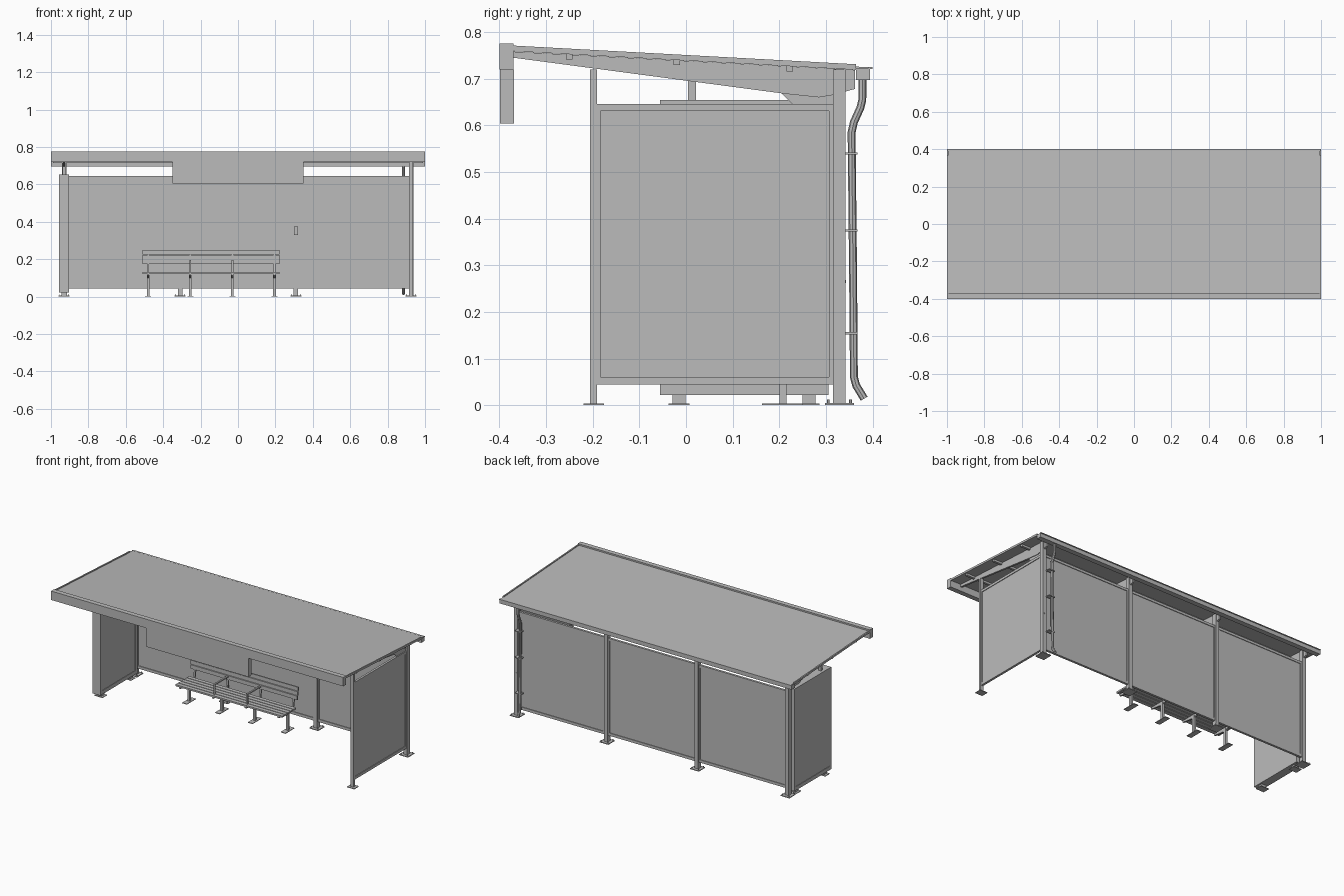
import bpy, bmesh, math
from mathutils import Vector

metal = bpy.data.materials.new("grey_metal")
metal.diffuse_color = (0.5, 0.5, 0.5, 1)


def finish(name, bm):
    bmesh.ops.recalc_face_normals(bm, faces=bm.faces)
    me = bpy.data.meshes.new(name)
    bm.to_mesh(me)
    bm.free()
    me.materials.append(metal)
    ob = bpy.data.objects.new(name, me)
    bpy.context.collection.objects.link(ob)
    return ob


def boxes(name, spans):
    """One object from boxes given as (x0, x1, y0, y1, z0, z1)."""
    bm = bmesh.new()
    for x0, x1, y0, y1, z0, z1 in spans:
        vs = bmesh.ops.create_cube(bm, size=1)["verts"]
        bmesh.ops.scale(bm, vec=(x1 - x0, y1 - y0, z1 - z0), verts=vs)
        bmesh.ops.translate(bm, vec=((x0 + x1) / 2, (y0 + y1) / 2, (z0 + z1) / 2), verts=vs)
    return finish(name, bm)


def extrude_x(name, profile, spans):
    """Extrude a y-z profile along x, once for each (x0, x1)."""
    bm = bmesh.new()
    for x0, x1 in spans:
        f = bm.faces.new([bm.verts.new((x0, y, z)) for y, z in profile])
        g = bmesh.ops.extrude_face_region(bm, geom=[f])["geom"]
        bmesh.ops.translate(bm, vec=(x1 - x0, 0, 0),
                            verts=[v for v in g if isinstance(v, bmesh.types.BMVert)])
    return finish(name, bm)


def bolts(name, points, r=0.003, h=0.008):
    bm = bmesh.new()
    for p in points:
        vs = bmesh.ops.create_cone(bm, cap_ends=True, segments=6, radius1=r, radius2=r, depth=h)["verts"]
        bmesh.ops.translate(bm, vec=Vector(p) + Vector((0, 0, h / 2)), verts=vs)
    return finish(name, bm)


def roof_z(y):
    return 0.77 - 0.04 * (y + 0.37) / 0.735


POSTS = (-0.93, -0.31, 0.31, 0.925)

# Roof sheet with end trims and front fascia
extrude_x("roof_sheet", [(-0.37, 0.766), (0.392, 0.7245), (0.392, 0.7195), (-0.37, 0.761)], [(-0.995, 0.995)])
extrude_x("roof_end_trim", [(-0.37, 0.771), (0.365, 0.731), (0.365, 0.719), (-0.37, 0.759)],
          [(-1, -0.992), (0.992, 1)])
boxes("front_fascia", [(-1, 1, -0.4, -0.396, 0.72, 0.775), (-1, 1, -0.4, -0.37, 0.771, 0.775),
                       (-1, 1, -0.4, -0.37, 0.72, 0.724), (-1, 1, -0.374, -0.37, 0.72, 0.772),
                       (-1, -0.996, -0.4, -0.37, 0.72, 0.775), (0.996, 1, -0.4, -0.37, 0.72, 0.775)])
boxes("sign_box", [(-0.35, 0.35, -0.399, -0.369, 0.604, 0.72)])

# Gutter along the back, open at the top
boxes("gutter", [(-1, 1, 0.364, 0.367, 0.699, 0.722), (-1, 1, 0.392, 0.395, 0.699, 0.722),
                 (-1, 1, 0.364, 0.395, 0.697, 0.7),
                 (-1, -0.997, 0.364, 0.395, 0.697, 0.722), (0.997, 1, 0.364, 0.395, 0.697, 0.722)])
boxes("gutter_lip", [(-1, 1, 0.39, 0.4, 0.721, 0.725)])

# Tapered rafters, knee gussets and purlins
extrude_x("rafter", [(-0.37, 0.758), (0.362, 0.719), (0.362, 0.678), (0.315, 0.665), (0.285, 0.66), (0.21, 0.668),
                     (-0.37, 0.745)], [(x - 0.006, x + 0.006) for x in POSTS])
extrude_x("knee_gusset", [(0.205, 0.669), (0.316, 0.665), (0.316, 0.555)],
          [(x - 0.002, x + 0.002) for x in (-0.93, 0.925)])
boxes("purlin", [(-0.99, 0.99, y - 0.007, y + 0.007, roof_z(y) - 0.022, roof_z(y) - 0.008)
                 for y in (-0.25, -0.02, 0.222)])

# Back posts and front corner post
boxes("back_post", [(x - 0.012, x + 0.012, 0.315, 0.342, 0, 0.72) for x in POSTS])
boxes("front_post", [(0.915, 0.935, -0.206, -0.191, 0, 0.72)])
boxes("post_base", [(x - 0.03, x + 0.03, 0.298, 0.36, 0, 0.005) for x in POSTS]
      + [(0.9, 0.95, -0.22, -0.176, 0, 0.004)])
bolts("base_bolt", [(x + sx * 0.023, 0.329 + sy * 0.024, 0.004) for x in POSTS for sx in (-1, 1) for sy in (-1, 1)])


# Framed wall panels: thin sheet with four border rails
def wall(name, a, b, plane, along_x):
    def span(u0, u1, half, z0, z1):
        p = (plane - half, plane + half)
        return (u0, u1, *p, z0, z1) if along_x else (*p, u0, u1, z0, z1)
    boxes(name + "_sheet", [span(a + 0.003, b - 0.003, 0.003, 0.05, 0.64)])
    boxes(name + "_frame", [span(a, b, 0.007, 0.044, 0.061), span(a, b, 0.007, 0.631, 0.646),
                            span(a, a + 0.008, 0.007, 0.061, 0.631), span(b - 0.008, b, 0.007, 0.061, 0.631)])


for i, (l, r) in enumerate(zip(POSTS, POSTS[1:])):
    wall("back_wall_" + str(i + 1), l + 0.012, r - 0.012, 0.328, True)
wall("side_wall", -0.191, 0.315, 0.925, False)

# Display cabinet closing the left end
boxes("cabinet", [(-0.953, -0.907, -0.056, 0.306, 0.022, 0.654)])
boxes("cabinet_frame", [(x - 0.003, x + 0.003, *s) for x in (-0.953, -0.907)
                        for s in ((-0.056, 0.306, 0.022, 0.045), (-0.056, 0.306, 0.632, 0.654),
                                  (-0.056, -0.04, 0.045, 0.632), (0.29, 0.306, 0.045, 0.632))])
boxes("cabinet_foot", [(-0.945, -0.915, y - 0.014, y + 0.014, 0, 0.024) for y in (-0.015, 0.264)]
      + [(-0.958, -0.902, y - 0.022, y + 0.022, 0, 0.004) for y in (-0.015, 0.264)])
boxes("cabinet_hanger", [(-0.939, -0.921, 0.004, 0.021, 0.65, 0.715)])

# Bench: slatted seat and back on four legs
LEGS = (-0.48, -0.255, -0.03, 0.195)
boxes("seat_slat", [(-0.51, 0.222, y, y + 0.024, 0.121, 0.131) for y in (0.115, 0.143, 0.171, 0.199, 0.227)])
boxes("back_slat", [(-0.51, 0.222, 0.262 + 0.004 * i, 0.27 + 0.004 * i, 0.174 + 0.026 * i, 0.198 + 0.026 * i)
                    for i in range(3)])
boxes("bench_leg", [(x - 0.007, x + 0.007, 0.2, 0.216, 0, 0.115) for x in LEGS])
boxes("bench_foot", [(x - 0.016, x + 0.016, 0.163, 0.25, 0, 0.004) for x in LEGS])
extrude_x("bench_bracket", [(0.115, 0.121), (0.115, 0.112), (0.2, 0.1), (0.262, 0.112), (0.284, 0.245),
                            (0.278, 0.245), (0.252, 0.121)], [(x - 0.005, x + 0.005) for x in LEGS])
boxes("armrest", [s for x in LEGS[1:3] for s in ((x - 0.005, x + 0.005, 0.13, 0.265, 0.188, 0.196),
                                                 (x - 0.005, x + 0.005, 0.13, 0.138, 0.13, 0.19))])

# Switch box on the right inner post
boxes("switch_box", [(0.3, 0.322, 0.303, 0.316, 0.33, 0.375)])
boxes("post_clip", [(0.921, 0.929, 0.314, 0.343, 0.262, 0.268)])

# Downpipe from the gutter with wall clips
cu = bpy.data.curves.new("downpipe", "CURVE")
cu.dimensions = "3D"
cu.bevel_depth = 0.0085
cu.bevel_resolution = 2
cu.use_fill_caps = True
path = [(0.378, 0.7), (0.378, 0.655), (0.374, 0.638), (0.36, 0.607), (0.355, 0.585),
        (0.358, 0.3), (0.36, 0.06), (0.365, 0.042), (0.382, 0.014)]
sp = cu.splines.new("POLY")
sp.points.add(len(path) - 1)
for p, (y, z) in zip(sp.points, path):
    p.co = (0.885, y, z, 1)
cu.materials.append(metal)
pipe = bpy.data.objects.new("downpipe", cu)
bpy.context.collection.objects.link(pipe)
bpy.context.view_layer.objects.active = pipe
pipe.select_set(True)
bpy.ops.object.convert(target="MESH")
bpy.ops.object.shade_smooth_by_angle(angle=math.radians(40))
boxes("pipe_clip", [(0.873, 0.915, 0.34, 0.368, z, z + 0.005) for z in (0.152, 0.372, 0.537)])
